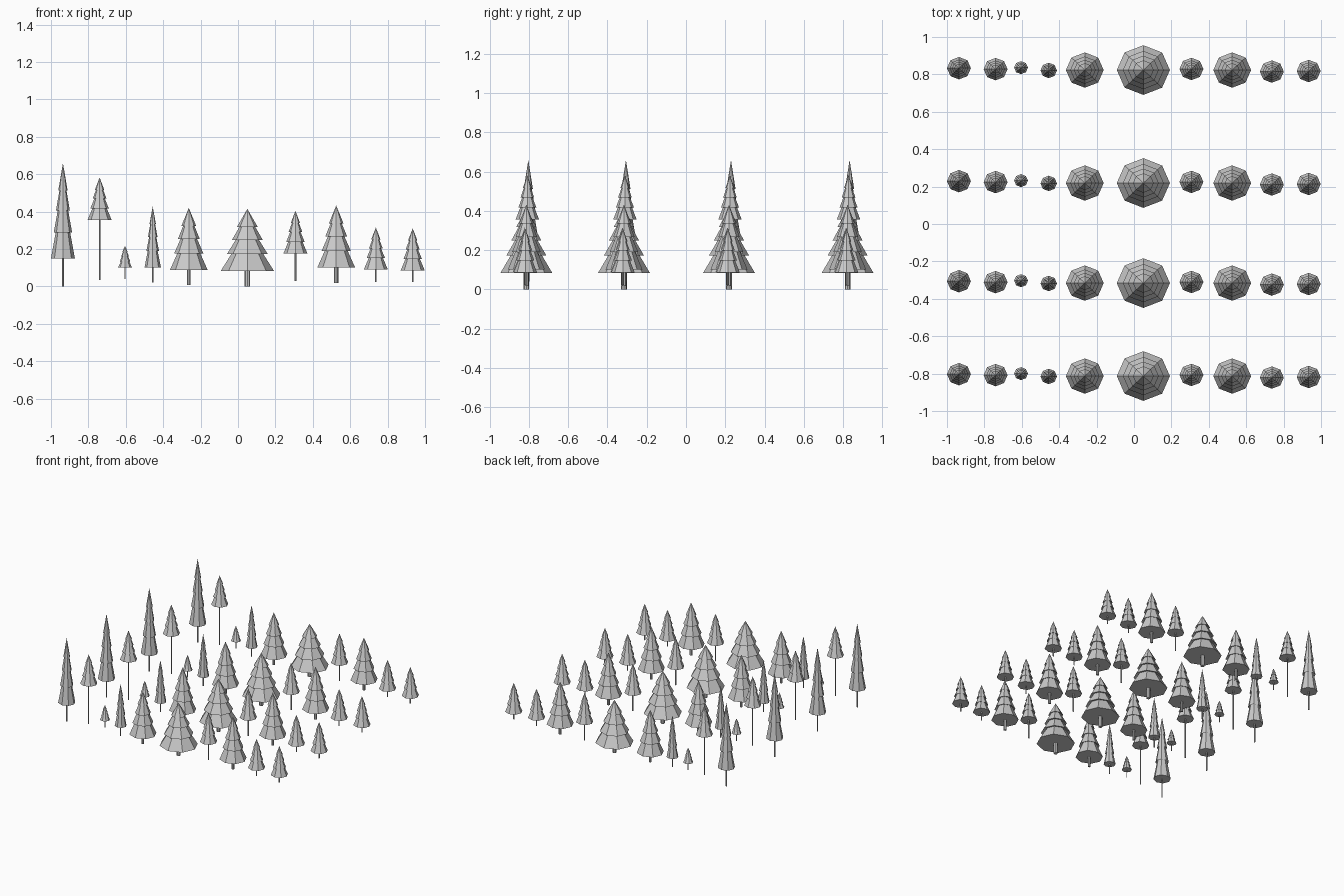
import bpy, bmesh
from math import cos, sin, pi

if "Cube" in bpy.data.objects:
    bpy.data.objects.remove(bpy.data.objects["Cube"])

SIDES = 8
FLAT_Y = 0.935   # crowns are slightly shallower front to back
ROWS = [-0.813, -0.316, 0.219, 0.823]

# x, y offset, trunk base z, crown base z, top z, crown radius, trunk radius
TREES = [
    (-0.936, 0.010, 0.000, 0.150, 0.660, 0.064, 0.005),
    (-0.740, 0.005, 0.035, 0.356, 0.582, 0.064, 0.004),
    (-0.604, 0.013, 0.040, 0.102, 0.217, 0.037, 0.003),
    (-0.456, -0.002, 0.020, 0.100, 0.428, 0.044, 0.004),
    (-0.263, 0.000, 0.008, 0.087, 0.420, 0.101, 0.010),
    (0.050, 0.000, 0.000, 0.083, 0.414, 0.142, 0.015),
    (0.307, 0.006, 0.030, 0.176, 0.404, 0.064, 0.005),
    (0.525, 0.000, 0.018, 0.101, 0.432, 0.101, 0.011),
    (0.737, -0.008, 0.024, 0.090, 0.315, 0.064, 0.004),
    (0.934, -0.005, 0.024, 0.086, 0.310, 0.064, 0.005),
]

# Crown profile: (radius fraction, height fraction), four stepped skirts
CROWN = [(1.0, 0.0), (0.56, 0.30), (0.77, 0.27), (0.41, 0.52),
         (0.58, 0.50), (0.27, 0.73), (0.39, 0.71)]


def lathe(name, rings, tip=None):
    """Closed faceted solid from (radius, z) rings, with an optional tip."""
    bm = bmesh.new()
    loops = [[bm.verts.new((r * cos(2 * pi * i / SIDES),
                            r * FLAT_Y * sin(2 * pi * i / SIDES), z))
              for i in range(SIDES)] for r, z in rings]
    for a, b in zip(loops, loops[1:]):
        for i in range(SIDES):
            j = (i + 1) % SIDES
            bm.faces.new((a[i], a[j], b[j], b[i]))
    bm.faces.new(loops[0][::-1])
    if tip is None:
        bm.faces.new(loops[-1])
    else:
        t = bm.verts.new((0, 0, tip))
        for i in range(SIDES):
            bm.faces.new((loops[-1][i], loops[-1][(i + 1) % SIDES], t))
    bmesh.ops.recalc_face_normals(bm, faces=bm.faces)
    me = bpy.data.meshes.new(name)
    bm.to_mesh(me)
    bm.free()
    return me


def place(name, mesh, x, y):
    ob = bpy.data.objects.new(name, mesh)
    ob.location = (x, y, 0)
    bpy.context.collection.objects.link(ob)


# One crown and trunk mesh per tree type, shared by all four rows
for n, (x, dy, z0, zc, zt, r, tr) in enumerate(TREES, 1):
    h = zt - zc
    crown = lathe("crown", [(r * f, zc + h * g) for f, g in CROWN], zt)
    trunk = lathe("trunk", [(tr, z0), (tr, zc + 0.02)])
    for k, y in enumerate(ROWS, 1):
        place(f"crown_{n}_row_{k}", crown, x, y + dy)
        place(f"trunk_{n}_row_{k}", trunk, x, y + dy)
